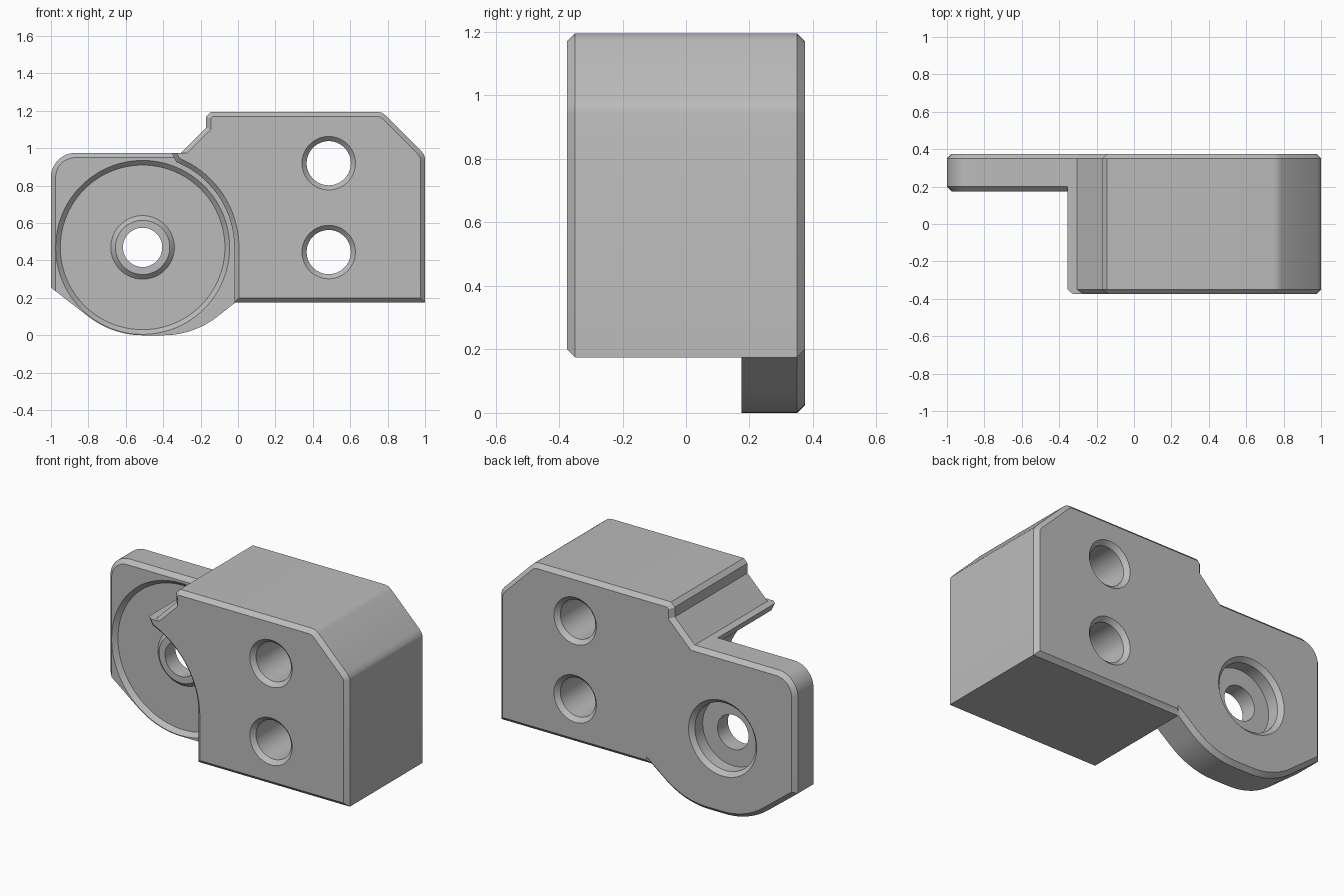
import bpy, bmesh, math
from mathutils import Vector

if "Cube" in bpy.data.objects:
    bpy.data.objects.remove(bpy.data.objects["Cube"])

CHAMFER = 0.025
BACK = 0.375
PLATE_FRONT = 0.175
PIVOT = (-0.51, 0.47)

grey = bpy.data.materials.new("light_grey")
grey.use_nodes = True
grey.diffuse_color = (0.5, 0.5, 0.5, 1)
grey.node_tree.nodes["Principled BSDF"].inputs["Base Color"].default_value = (0.5, 0.5, 0.5, 1)


def finish(name, bm):
    bmesh.ops.recalc_face_normals(bm, faces=bm.faces)
    mesh = bpy.data.meshes.new(name)
    bm.to_mesh(mesh)
    bm.free()
    mesh.materials.append(grey)
    obj = bpy.data.objects.new(name, mesh)
    bpy.context.collection.objects.link(obj)
    return obj


def arc(center, radius, start, end, steps):
    angles = [math.radians(start + (end - start) * i / steps) for i in range(steps + 1)]
    return [(center[0] + radius * math.cos(a), center[1] + radius * math.sin(a)) for a in angles]


def inset(points, rule):
    """Move every outline edge inwards by rule(edge midpoint)."""
    pts = [Vector(p) for p in points]
    lines = []
    for i, p in enumerate(pts):
        q = pts[(i + 1) % len(pts)]
        d = (q - p).normalized()
        lines.append((Vector((-d.y, d.x)), rule((p + q) / 2)))
    out = []
    for i, p in enumerate(pts):
        (n, a), (m, b) = lines[i - 1], lines[i]
        det = n.x * m.y - n.y * m.x
        if abs(det) < 1e-5:
            out.append(p + m * b)
        else:
            out.append(p + Vector((a * m.y - b * n.y, b * n.x - a * m.x)) / det)
    return out


def chamfered_prism(name, outline, front, back, front_rule):
    """Extrude an x-z outline along y with chamfered front and back rims."""
    bm = bmesh.new()
    sections = [(inset(outline, front_rule), front),
                (outline, front + CHAMFER),
                (outline, back - CHAMFER),
                (inset(outline, lambda mid: CHAMFER), back)]
    rings = [[bm.verts.new((p[0], y, p[1])) for p in pts] for pts, y in sections]
    n = len(outline)
    for r, s in zip(rings, rings[1:]):
        for i in range(n):
            j = (i + 1) % n
            bm.faces.new((r[i], r[j], s[j], s[i]))
    bm.faces.new(rings[0])
    bm.faces.new(rings[-1])
    bmesh.ops.remove_doubles(bm, verts=bm.verts, dist=1e-5)
    return finish(name, bm)


def lathe(name, center, profile, segments=72):
    """Turn a closed (radius, y) profile about a front-to-back axis."""
    bm = bmesh.new()
    rings = []
    for k in range(segments):
        a = math.tau * k / segments
        rings.append([bm.verts.new((center[0] + r * math.cos(a), y, center[1] + r * math.sin(a)))
                      for r, y in profile])
    n = len(profile)
    for k in range(segments):
        r, s = rings[k], rings[(k + 1) % segments]
        for i in range(n):
            j = (i + 1) % n
            if profile[i][0] or profile[j][0]:
                bm.faces.new((r[i], r[j], s[j], s[i]))
    bmesh.ops.remove_doubles(bm, verts=bm.verts, dist=1e-5)
    return finish(name, bm)


def combine(target, tool, operation):
    mod = target.modifiers.new(operation.lower(), "BOOLEAN")
    mod.operation = operation
    mod.solver = "EXACT"
    mod.object = tool
    bpy.context.view_layer.objects.active = target
    bpy.ops.object.modifier_apply(modifier=mod.name)
    bpy.data.objects.remove(tool)


# Main block with cut corner, notch and curved beak around the disc seat
block_outline = [(-0.02, 0.175), (1, 0.175), (1, 0.945), (0.995, 0.965), (0.98, 0.985),
                 (0.79, 1.175), (0.77, 1.19), (0.745, 1.195),
                 (-0.145, 1.195), (-0.17, 1.17), (-0.17, 1.11),
                 (-0.305, 0.975), (-0.355, 0.975)]
block_outline += arc(PIVOT, 0.49, 68.5, 0, 24)


def block_rim(mid):
    on_ledge = mid.x < -0.306 and mid.y > 0.97
    return 0 if on_ledge else CHAMFER


bracket = chamfered_prism("bracket_body", block_outline, -BACK, BACK, block_rim)

# Thin pivot plate, running into the block
plate_outline = arc(PIVOT, 0.47, 232, 270, 12)
plate_outline += arc((-0.40, 0.47), 0.47, 270, 308, 12)
plate_outline += [(0.2, 0.343), (0.2, 0.975)]
plate_outline += arc((-0.87, 0.845), 0.13, 90, 180, 12)
plate_outline += [(-1, 0.255)]
plate = chamfered_prism("pivot_plate", plate_outline, PLATE_FRONT, BACK,
                        lambda mid: CHAMFER if mid.y > 0.26 else 0)
combine(bracket, plate, "UNION")

# Shallow round seat that leaves a raised boss in the middle
seat = lathe("disc_seat", PIVOT,
             [(0.47, 0.17), (0.44, 0.2), (0.17, 0.2), (0.145, 0.175), (0.14, 0.17)], 96)
combine(bracket, seat, "DIFFERENCE")

# Pivot hole with a counterbore from the back
pivot_hole = lathe("pivot_hole", PIVOT,
                   [(0, 0.1), (0.105, 0.1), (0.105, 0.275), (0.205, 0.275),
                    (0.205, 0.35), (0.235, 0.38), (0, 0.38)])
combine(bracket, pivot_hole, "DIFFERENCE")

# Two through holes with chamfered mouths
for height in (0.445, 0.92):
    bolt_hole = lathe("bolt_hole", (0.485, height),
                      [(0, -0.385), (0.153, -0.385), (0.118, -0.35),
                       (0.118, 0.35), (0.153, 0.385), (0, 0.385)])
    combine(bracket, bolt_hole, "DIFFERENCE")

# Smooth curves, crisp chamfers
bpy.ops.object.select_all(action="DESELECT")
bracket.select_set(True)
bpy.context.view_layer.objects.active = bracket
bpy.ops.object.shade_smooth_by_angle(angle=math.radians(30))
